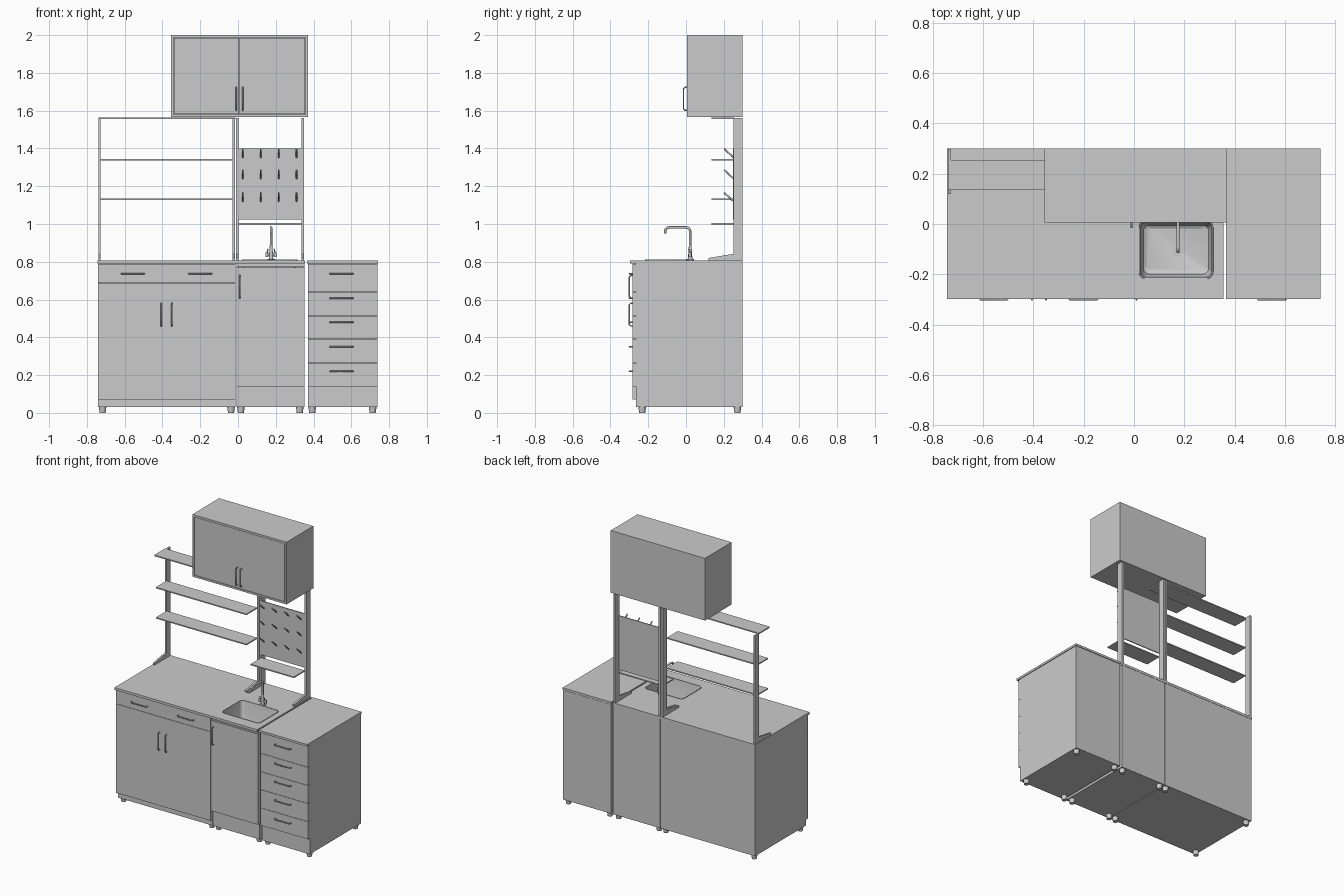
import bpy, bmesh, math
from mathutils import Vector

if "Cube" in bpy.data.objects:
    bpy.data.objects.remove(bpy.data.objects["Cube"])


def make(name, bm, smooth=False):
    me = bpy.data.meshes.new(name)
    bmesh.ops.recalc_face_normals(bm, faces=bm.faces)
    bm.to_mesh(me)
    bm.free()
    ob = bpy.data.objects.new(name, me)
    bpy.context.collection.objects.link(ob)
    if smooth:
        bpy.ops.object.select_all(action='DESELECT')
        bpy.context.view_layer.objects.active = ob
        ob.select_set(True)
        bpy.ops.object.shade_smooth_by_angle()
    return ob


def box_bm(x0, x1, y0, y1, z0, z1):
    bm = bmesh.new()
    bmesh.ops.create_cube(bm, size=1)
    for v in bm.verts:
        v.co = ((x0 + x1) / 2 + v.co.x * (x1 - x0), (y0 + y1) / 2 + v.co.y * (y1 - y0),
                (z0 + z1) / 2 + v.co.z * (z1 - z0))
    return bm


def box(name, *b):
    return make(name, box_bm(*b))


def carcass(name, *b, open_top=False):
    # hollow cabinet body, open at the front
    bm = box_bm(*b)
    bm.normal_update()
    gone = [f for f in bm.faces if f.normal.y < -.5 or (open_top and f.normal.z > .5)]
    bmesh.ops.delete(bm, geom=gone, context='FACES')
    me = bpy.data.meshes.new(name)
    bm.to_mesh(me)
    bm.free()
    ob = bpy.data.objects.new(name, me)
    bpy.context.collection.objects.link(ob)
    m = ob.modifiers.new("thickness", 'SOLIDIFY')
    m.thickness, m.offset, m.use_even_offset = .013, -1, True
    return ob


def cyl(name, x, y, z0, z1, r, r2=None):
    bm = bmesh.new()
    bmesh.ops.create_cone(bm, cap_ends=True, segments=20, radius1=r, radius2=r if r2 is None else r2, depth=z1 - z0)
    bmesh.ops.translate(bm, verts=bm.verts, vec=(x, y, (z0 + z1) / 2))
    return make(name, bm, True)


def tube(name, pts, r):
    cu = bpy.data.curves.new(name, 'CURVE')
    cu.dimensions, cu.bevel_depth, cu.bevel_resolution, cu.use_fill_caps = '3D', r, 2, True
    sp = cu.splines.new('POLY')
    sp.points.add(len(pts) - 1)
    for p, q in zip(sp.points, pts):
        p.co = (*q, 1)
    ob = bpy.data.objects.new(name, cu)
    bpy.context.collection.objects.link(ob)
    return ob


def handle(name, x, y, z, vertical, out=.017, length=.12):
    # bow handle with chamfered corners, centred on x, z and standing out from y
    h, c = length / 2, .007
    prof = [(-h, 0), (-h, out - c), (-h + c, out), (h - c, out), (h, out - c), (h, 0)]
    tube(name, [(x + (0 if vertical else a), y - d, z + (a if vertical else 0)) for a, d in prof], .004)


BACK, BODY = .298, -.265

# base cabinets with worktops and feet
for name, x0, x1 in (("left", -.74, -.012), ("sink", -.008, .352), ("drawer", .37, .738)):
    carcass(name + "_cabinet_body", x0, x1, BODY, BACK, .03, .79, open_top=name == "sink")
    for x in (x0 + .023, x1 - .025):
        for y in (-.232, .272):
            cyl(name + "_cabinet_foot", x, y, 0, .03, .016, .02)
box("left_worktop", -.743, -.01, -.297, .3, .79, .807)
box("drawer_worktop", .366, .741, -.297, .3, .792, .807)
sink_top = box("sink_worktop", -.01, .355, -.297, .3, .79, .807)

# left cabinet fronts
front = -.283
for i, (x0, x1) in enumerate(((-.74, -.377), (-.375, -.012))):
    box("left_drawer_front", x0, x1, front, BODY, .69, .788)
    box("left_door", x0, x1, front, BODY, .07, .688)
    handle("left_drawer_handle", (-.557, -.2)[i], front, .737, False)
    handle("left_door_handle", (-.406, -.35)[i], front, .52, True)
box("left_plinth", -.727, -.025, BODY, BODY + .013, .043, .075)

# sink cabinet door
box("sink_rail", -.008, .352, -.278, BODY, .772, .79)
box("sink_door", -.008, .352, front, BODY, .14, .77)
handle("sink_door_handle", .01, front, .668, True)
box("sink_plinth", .005, .339, BODY, BODY + .013, .043, .145)

# drawer stack
levels = [.14, .263, .39, .515, .642, .788]
for a, b, z in zip(levels, levels[1:], (.22, .35, .48, .607, .737)):
    box("stack_drawer_front", .37, .738, front, BODY, a + .001, b - .001)
    handle("stack_drawer_handle", .548, front, z, False)
box("drawer_plinth", .383, .725, BODY, BODY + .013, .043, .145)

# sink bowl built from stacked rounded rectangles
SX, SY = .167, -.102


def rounded(hx, hy, r, z, n=6):
    pts = []
    for k, (sx, sy) in enumerate(((1, 1), (-1, 1), (-1, -1), (1, -1))):
        for i in range(n + 1):
            a = math.pi / 2 * (k + i / n)
            pts.append(Vector((SX + sx * (hx - r) + r * math.cos(a), SY + sy * (hy - r) + r * math.sin(a), z)))
    return pts


def loft(bm, loops):
    rings = [[bm.verts.new(p) for p in lp] for lp in loops]
    n = len(rings[0])
    for a, b in zip(rings, rings[1:]):
        for i in range(n):
            bm.faces.new((a[i], a[(i + 1) % n], b[(i + 1) % n], b[i]))
    return rings


bm = bmesh.new()
rings = loft(bm, [rounded(.148, .115, .026, .8075), rounded(.147, .114, .026, .811), rounded(.143, .11, .023, .809),
                  rounded(.141, .108, .023, .80), rounded(.134, .101, .024, .69), rounded(.129, .096, .022, .677),
                  rounded(.118, .085, .02, .67)])
bm.faces.new(rings[-1])
bowl = make("sink_bowl", bm, True)
cyl("sink_drain", .175, -.105, .668, .673, .022)
cyl("sink_drain_plug", .175, -.105, .673, .676, .01)

# worktop cut-out for the bowl
bm = bmesh.new()
rings = loft(bm, [rounded(.144, .111, .024, .75), rounded(.144, .111, .024, .85)])
for r in rings:
    bm.faces.new(r)
cutter = make("sink_cutter", bm)
cutter.hide_render = True
cutter.display_type = 'WIRE'
mod = sink_top.modifiers.new("bowl_hole", 'BOOLEAN')
mod.object, mod.operation, mod.solver = cutter, 'DIFFERENCE', 'EXACT'

# tap: base, bent spout and two levers
FX, FY = .175, .022
cyl("tap_base", FX, FY, .807, .815, .02)
cyl("tap_body", FX, FY, .815, .885, .012, .007)
arc = [math.pi / 2 * i / 6 for i in range(7)]
path = [(FX, FY, .87)]
path += [(FX, FY - .022 + .022 * math.cos(a), .96 + .022 * math.sin(a)) for a in arc]
path += [(FX, -.09 - .02 * math.sin(a), .962 + .02 * math.cos(a)) for a in arc]
path += [(FX, -.11, .95)]
tube("tap_spout", path, .0065)
tube("tap_crossbar", [(FX - .024, FY, .838), (FX + .024, FY, .838)], .006)
for s in (-1, 1):
    cyl("tap_knob", FX + s * .022, FY, .826, .848, .008)
    tube("tap_lever", [(FX + s * .022, FY, .845), (FX + s * .016, FY - .008, .868)], .003)

# rack posts with sloping feet, extruded from a side profile
prof = [(.12, .807), (.298, .807), (.298, 1.562), (.252, 1.562), (.252, .842), (.12, .82)]
for x0, x1 in ((-.739, -.727), (-.03, -.016), (-.011, .002), (.336, .35)):
    bm = bmesh.new()
    f = bm.faces.new([bm.verts.new((x0, y, z)) for y, z in prof])
    ext = bmesh.ops.extrude_face_region(bm, geom=[f])
    bmesh.ops.translate(bm, verts=[v for v in ext["geom"] if isinstance(v, bmesh.types.BMVert)], vec=(x1 - x0, 0, 0))
    make("rack_post", bm)

# shelves
for z in (1.13, 1.34):
    box("rack_shelf", -.727, -.03, .135, .254, z - .004, z + .004)
box("top_shelf", -.739, -.012, .135, .254, 1.557, 1.565)
box("small_shelf", .002, .336, .135, .254, .996, 1.004)

# peg board with slanted hooks
box("peg_board", .002, .336, .25, .257, 1.025, 1.4)
for x in (.025, .12, .215, .31):
    for z in (1.12, 1.24, 1.352):
        tube("peg_hook", [(x, .252, z), (x, .202, z + .046)], .0045)

# wall cabinet with inset doors
carcass("wall_cabinet_body", -.355, .37, .005, .299, 1.567, 2.0)
for x0, x1, hx in ((-.34, .006, -.009), (.009, .355, .025)):
    box("wall_cabinet_door", x0, x1, .006, .02, 1.582, 1.985)
    handle("wall_cabinet_handle", hx, .006, 1.663, True, out=.019)
